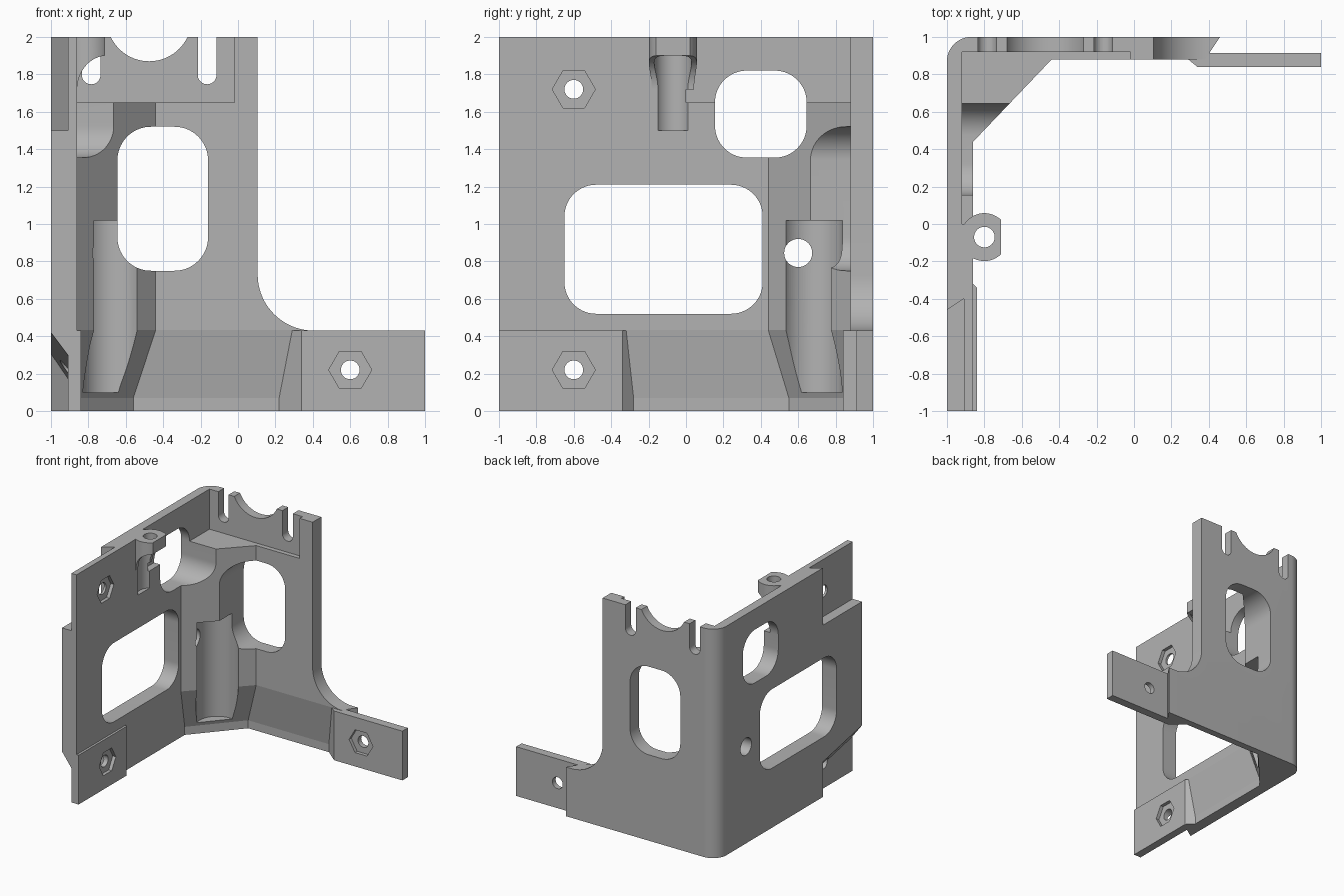
import bpy, bmesh
from math import sin, cos, pi, radians

cube = bpy.data.objects.get("Cube")
if cube:
    bpy.data.objects.remove(cube, do_unlink=True)

grey = bpy.data.materials.new("plain_grey")
grey.use_nodes = True
COLOUR = (0.45, 0.45, 0.45, 1)
grey.diffuse_color = COLOUR
grey.node_tree.nodes["Principled BSDF"].inputs["Base Color"].default_value = COLOUR


def loft(name, sections):
    """Closed solid through a stack of matching 3D loops."""
    bm = bmesh.new()
    loops = [[bm.verts.new(p) for p in s] for s in sections]
    n = len(loops[0])
    for a, b in zip(loops, loops[1:]):
        for i in range(n):
            j = (i + 1) % n
            bm.faces.new((a[i], a[j], b[j], b[i]))
    bm.faces.new(loops[0])
    bm.faces.new(loops[-1])
    bmesh.ops.recalc_face_normals(bm, faces=bm.faces)
    mesh = bpy.data.meshes.new(name)
    bm.to_mesh(mesh)
    bm.free()
    mesh.materials.append(grey)
    ob = bpy.data.objects.new(name, mesh)
    bpy.context.collection.objects.link(ob)
    return ob


def prism(name, outline, axis, lo, hi):
    """Extrude a 2D outline along x (y,z pairs), y (x,z) or z (x,y)."""
    place = {"x": lambda p, d: (d, p[0], p[1]),
             "y": lambda p, d: (p[0], d, p[1]),
             "z": lambda p, d: (p[0], p[1], d)}[axis]
    return loft(name, [[place(p, d) for p in outline] for d in (lo, hi)])


def arc(cx, cy, rx, a0, a1, ry=None, steps=18):
    ry = ry or rx
    angles = [radians(a0 + (a1 - a0) * i / steps) for i in range(steps + 1)]
    return [(cx + rx * cos(a), cy + ry * sin(a)) for a in angles]


def ring(cx, cy, r, n=72):
    return [(cx + r * cos(2 * pi * i / n), cy + r * sin(2 * pi * i / n)) for i in range(n)]


def rect(x0, x1, y0, y1):
    return [(x0, y0), (x1, y0), (x1, y1), (x0, y1)]


def rounded(x0, x1, y0, y1, r):
    return (arc(x1 - r, y0 + r, r, -90, 0) + arc(x1 - r, y1 - r, r, 0, 90)
            + arc(x0 + r, y1 - r, r, 90, 180) + arc(x0 + r, y0 + r, r, 180, 270))


def combine(target, tool, operation="DIFFERENCE"):
    tool.hide_render = True
    mod = target.modifiers.new(tool.name, "BOOLEAN")
    mod.operation, mod.solver, mod.object = operation, "EXACT", tool
    with bpy.context.temp_override(object=target, active_object=target):
        bpy.ops.object.modifier_apply(modifier=mod.name)
    bpy.data.objects.remove(tool, do_unlink=True)


# Two walls joined by a diagonal corner, with a rounded outer edge
body = prism("corner_bracket", [(-1, -1), (-.86, -1), (-.86, .44), (-.44, .88),
             (.38, .88), (.46, 1)] + arc(-.87, .87, .13, 90, 180), "z", 0, 2)


def cut(*args):
    combine(body, prism(*args))


# Back wall: stepped outline with a fillet
cut("side_cutout", arc(.405, .73, .3, 180, 270) + [(.7, .43), (.7, 2.1), (.105, 2.1)],
    "y", .7, 1.1)

# Thinner walls above the corner shelf
cut("upper_pocket", rect(-.92, -.02, 0, .92), "z", 1.65, 2.1)

# Outer steps behind the two left tabs; the lower one has a sloping roof
step = [(-1.1, -1.1), (-.91, -1.1), (-.91, -.40), (-1.1, -.527)]
cut("upper_step", step, "z", 1.5, 2.1)
roof = [(x, y, .42 - 1.33 * (x + 1) - .21 * (y + 1)) for x, y in step]
combine(body, loft("lower_step", [[(x, y, -.1) for x, y in step], roof]))

# Lower mounting tabs
combine(body, prism("back_tab", rect(.2, 1, .84, .915), "z", 0, .43), "UNION")
combine(body, prism("left_tab", rect(-.91, -.84, -1, -.2), "z", 0, .43), "UNION")

# Tapered recess along the foot of both walls
upper = [(-.78, -.40), (-.86, -.32), (-.86, .44), (-.44, .88), (.29, .88), (.40, .79)]
lower = [(-.78, -.40), (-.90, -.28), (-.90, .55), (-.56, .94), (.22, .94), (.40, .79)]
combine(body, loft("foot_recess", [[(x, y, z) for x, y in s] for s, z in
                                   ((upper, .432), (lower, .07), (lower, -.1))]))

# Screw boss on the left wall with a curved gusset
BX, BY = -.80, -.07
boss = prism("screw_boss", [(-.95, 2), (-.71, 2), (-.71, 1.9)]
             + arc(-.70, 1.72, .16, 95, 180, .18) + [(-.95, 1.72)], "y", BY - .2, BY + .2)
combine(boss, prism("boss_round", ring(BX, BY, .128), "z", 1.6, 2.1), "INTERSECT")
combine(body, boss, "UNION")
cut("boss_counterbore", ring(BX, BY, .1), "z", 1.5, 1.9)
cut("boss_hole", ring(BX, BY, .055), "z", 1.8, 2.1)

# Windows
cut("left_window", rounded(-.65, .41, .52, 1.21, .17), "x", -1.1, -.5)
cut("left_small_window", rounded(.155, .645, 1.355, 1.82, .17), "x", -1.1, -.3)
cut("back_window", rounded(-.645, -.16, .75, 1.52, .18), "y", .3, 1.1)

# Corner screw channel, its floor hole and the side hole
cut("corner_channel", ring(-.67, .67, .168), "z", .1, 1.02)
cut("corner_hole", ring(-.67, .67, .055), "z", -.1, .2)
cut("side_hole", ring(.6, .845, .075), "x", -1.1, -.68)

# Notches in the top edge of the back wall
cut("round_notch", ring(-.475, 2.097, .227), "y", .8, 1.1)
for x in (-.785, -.165):
    cut("slot", arc(x, 1.797, .05, 180, 360) + [(x + .05, 2.1), (x - .05, 2.1)], "y", .8, 1.1)

# Hexagonal nut pockets with bolt holes
for axis, u, z, face, inward in (("x", -.6, 1.72, -.86, -1), ("x", -.6, .22, -.84, -1),
                                 ("y", .6, .22, .84, 1)):
    ends = sorted((face - inward * .1, face + inward * .03))
    cut("nut_pocket", ring(u, z, .115, 6), axis, *ends)
    ends = sorted((face - inward * .1, face + inward * .3))
    cut("bolt_hole", ring(u, z, .05), axis, *ends)

bpy.ops.object.select_all(action="DESELECT")
body.select_set(True)
bpy.context.view_layer.objects.active = body
bpy.ops.object.shade_smooth_by_angle(angle=radians(6))
